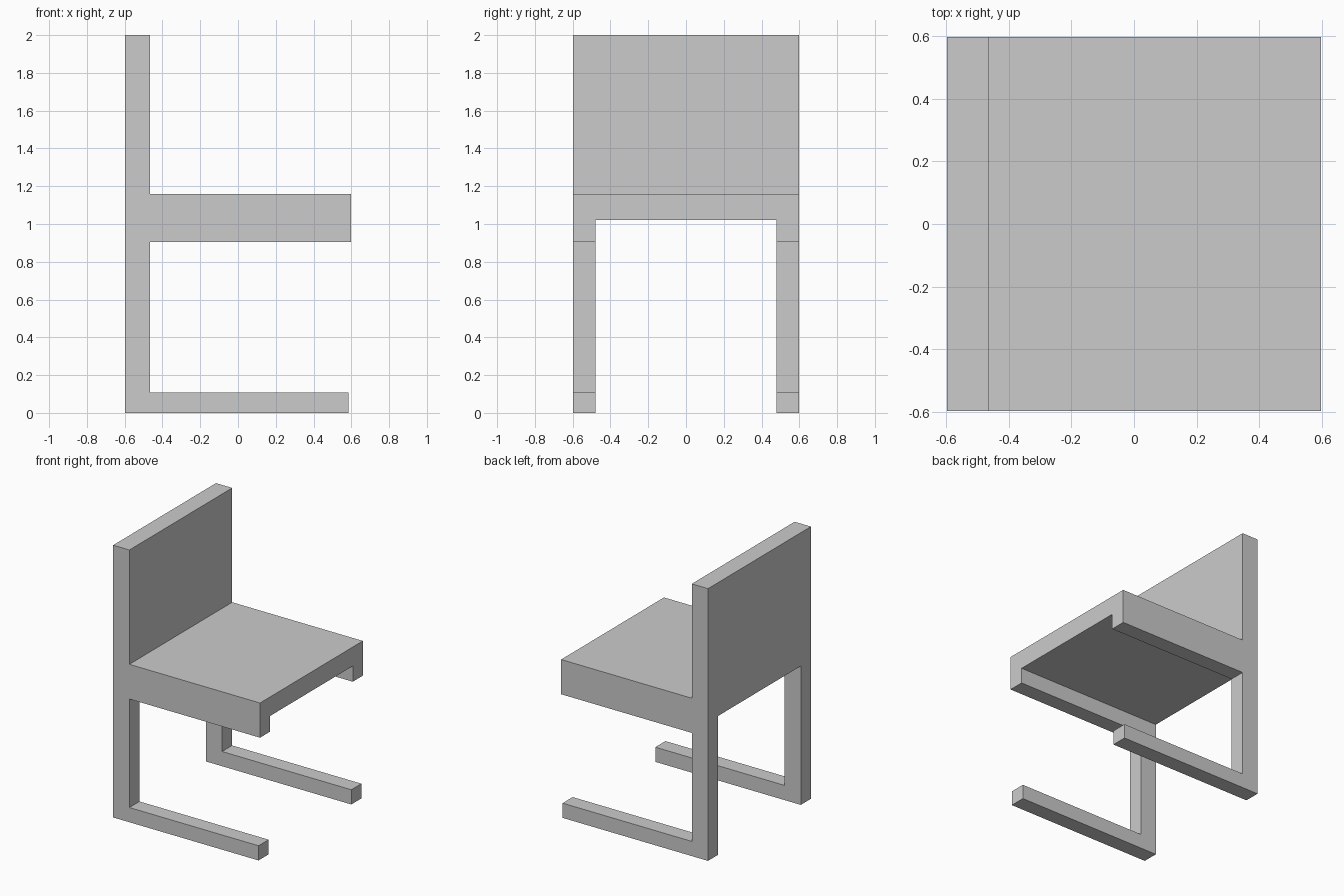
import bpy
import bmesh

if "Cube" in bpy.data.objects:
    bpy.data.objects.remove(bpy.data.objects["Cube"])

HALF = 0.597        # half width and half depth of the chair
INNER = 0.48        # half width of the gap between the legs
BACK_X = -0.465     # front face of the backrest and legs


def extrude_profile(name, points, axis, start, length):
    """Fill a 2D profile and extrude it along x or y."""
    bm = bmesh.new()
    if axis == 'y':
        verts = [bm.verts.new((a, start, b)) for a, b in points]
        direction = (0, length, 0)
    else:
        verts = [bm.verts.new((start, a, b)) for a, b in points]
        direction = (length, 0, 0)
    face = bm.faces.new(verts)
    result = bmesh.ops.extrude_face_region(bm, geom=[face], use_keep_orig=True)
    moved = [g for g in result['geom'] if isinstance(g, bmesh.types.BMVert)]
    bmesh.ops.translate(bm, verts=moved, vec=direction)
    bmesh.ops.recalc_face_normals(bm, faces=bm.faces[:])
    mesh = bpy.data.meshes.new(name)
    bm.to_mesh(mesh)
    bm.free()
    obj = bpy.data.objects.new(name, mesh)
    bpy.context.collection.objects.link(obj)
    return obj


# Chair body: side silhouette of backrest, seat, legs and floor runners
side = [(-HALF, 0), (0.585, 0), (0.585, 0.108), (BACK_X, 0.108),
        (BACK_X, 0.905), (HALF, 0.905), (HALF, 1.16), (BACK_X, 1.16),
        (BACK_X, 2), (-HALF, 2)]
chair = extrude_profile("chair_body", side, 'y', -HALF, 2 * HALF)

# Channel cutter: opens the space between the two legs and seat rails
gap = [(-INNER, -0.2), (INNER, -0.2), (INNER, 1.02), (-INNER, 1.02)]
cutter = extrude_profile("leg_gap_cutter", gap, 'x', -1, 2)
cutter.hide_render = True

cut = chair.modifiers.new("leg_gap", 'BOOLEAN')
cut.operation = 'DIFFERENCE'
cut.solver = 'EXACT'
cut.object = cutter
bpy.context.view_layer.objects.active = chair
chair.select_set(True)
bpy.ops.object.modifier_apply(modifier=cut.name)
bpy.data.objects.remove(cutter, do_unlink=True)
